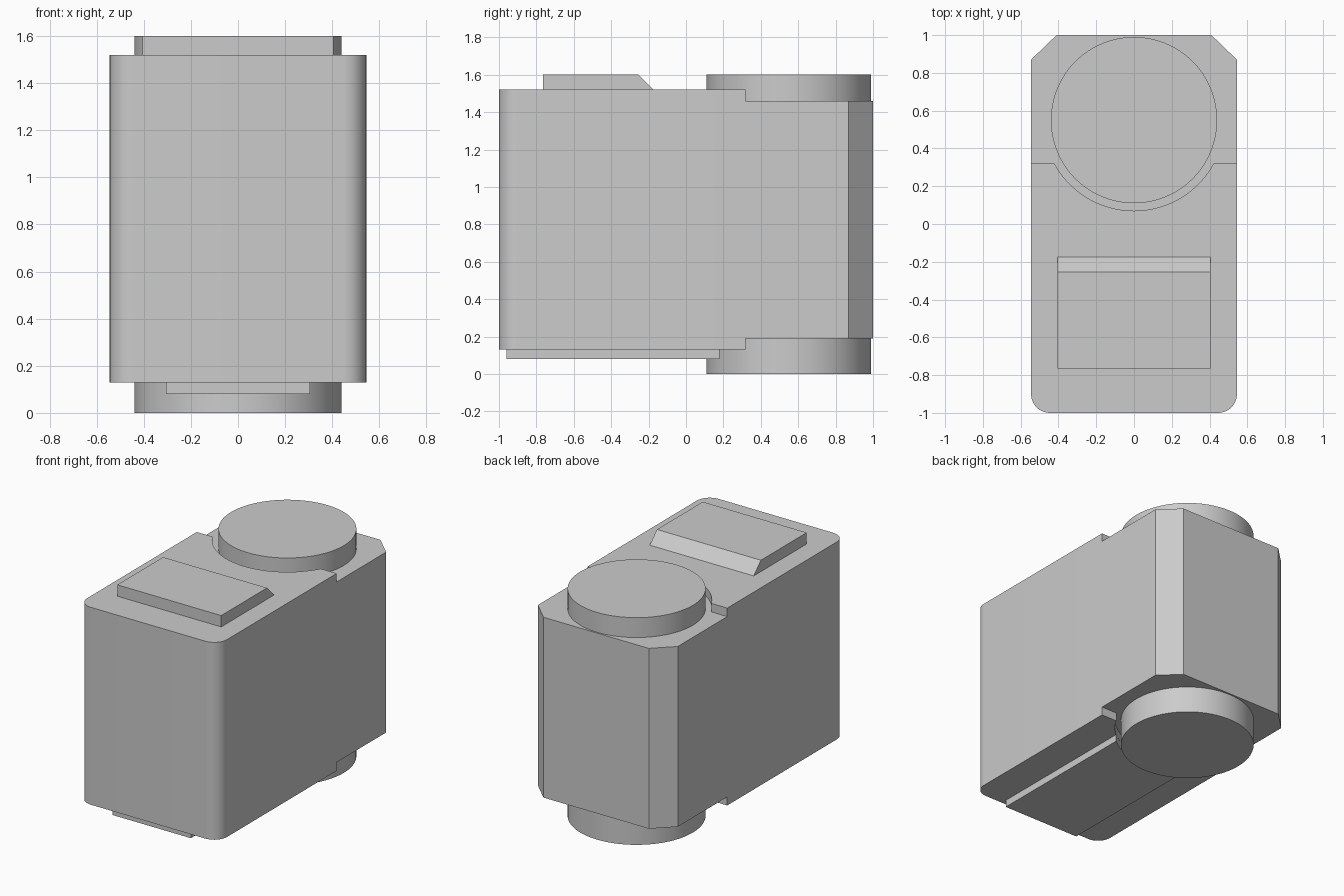
import bpy
import bmesh
from math import asin, cos, pi, radians, sin

if "Cube" in bpy.data.objects:
    bpy.data.objects.remove(bpy.data.objects["Cube"])

grey = bpy.data.materials.new("plain_grey")
grey.use_nodes = True
colour = (0.6, 0.6, 0.6, 1)
grey.diffuse_color = colour
grey.node_tree.nodes["Principled BSDF"].inputs["Base Color"].default_value = colour

DISC_Y, DISC_R, POCKET_R = 0.55, 0.44, 0.48


def prism(name, outline, start, end, axis="z"):
    """Extrude a closed outline along z (xy outline) or x (yz outline)."""
    bm = bmesh.new()
    place = (lambda a, b, h: (a, b, h)) if axis == "z" else (lambda a, b, h: (h, a, b))
    face = bm.faces.new([bm.verts.new(place(a, b, start)) for a, b in outline])
    moved = bmesh.ops.extrude_face_region(bm, geom=[face])["geom"]
    bmesh.ops.translate(bm, vec=place(0, 0, end - start),
                        verts=[v for v in moved if isinstance(v, bmesh.types.BMVert)])
    bmesh.ops.recalc_face_normals(bm, faces=bm.faces)
    mesh = bpy.data.meshes.new(name)
    bm.to_mesh(mesh)
    bm.free()
    mesh.materials.append(grey)
    obj = bpy.data.objects.new(name, mesh)
    bpy.context.collection.objects.link(obj)
    return obj


def arc(x, y, radius, a, b, steps):
    return [(x + radius * cos(a + (b - a) * i / steps),
             y + radius * sin(a + (b - a) * i / steps)) for i in range(steps + 1)]


def smooth(obj):
    obj.data.shade_smooth()
    obj.data.set_sharp_from_angle(angle=radians(30))


def pocket_arc(half_width):
    """Front arc of the disc pocket, running from -x to +x."""
    spread = asin(half_width / POCKET_R)
    return arc(0, DISC_Y, POCKET_R, -pi / 2 - spread, -pi / 2 + spread, 40)


# Main body: rounded front corners, chamfered back corners
outline = (arc(-0.445, -0.9, 0.1, pi, 1.5 * pi, 10)
           + arc(0.445, -0.9, 0.1, -pi / 2, 0, 10)
           + [(0.545, 0.87), (0.41, 1), (-0.41, 1), (-0.545, 0.87)])
body = prism("body", outline, 0.13, 1.52)

# Stepped recesses around the discs, above and below
step = pocket_arc(0.421)
pocket = [(-0.7, step[0][1])] + step + [(0.7, step[-1][1]), (0.7, 1.2), (-0.7, 1.2)]
cutters = [prism("recess_cutter", pocket, low, high)
           for low, high in ((-0.1, 0.19), (1.46, 1.7))]
for cutter in cutters:
    cutter.hide_render = True
    cut = body.modifiers.new("recess", "BOOLEAN")
    cut.operation = "DIFFERENCE"
    cut.solver = "EXACT"
    cut.object = cutter
depsgraph = bpy.context.evaluated_depsgraph_get()
body.data = bpy.data.meshes.new_from_object(body.evaluated_get(depsgraph))
body.modifiers.clear()
for cutter in cutters:
    bpy.data.objects.remove(cutter)
smooth(body)

# Round discs on top and bottom
circle = arc(0, DISC_Y, DISC_R, 0, 2 * pi, 96)[:-1]
for name, low, high in (("bottom_disc", 0, 0.19), ("top_disc", 1.46, 1.6)):
    smooth(prism(name, circle, low, high))

# Raised top block with a sloped back edge
prism("top_block", [(-0.765, 1.52), (-0.175, 1.52), (-0.255, 1.6), (-0.765, 1.6)],
      -0.405, 0.405, "x")

# Thin base plate whose back end follows the recess
plate = [(0.305, -0.96), (-0.305, -0.96)] + pocket_arc(0.305)
smooth(prism("base_plate", plate, 0.08, 0.13))
